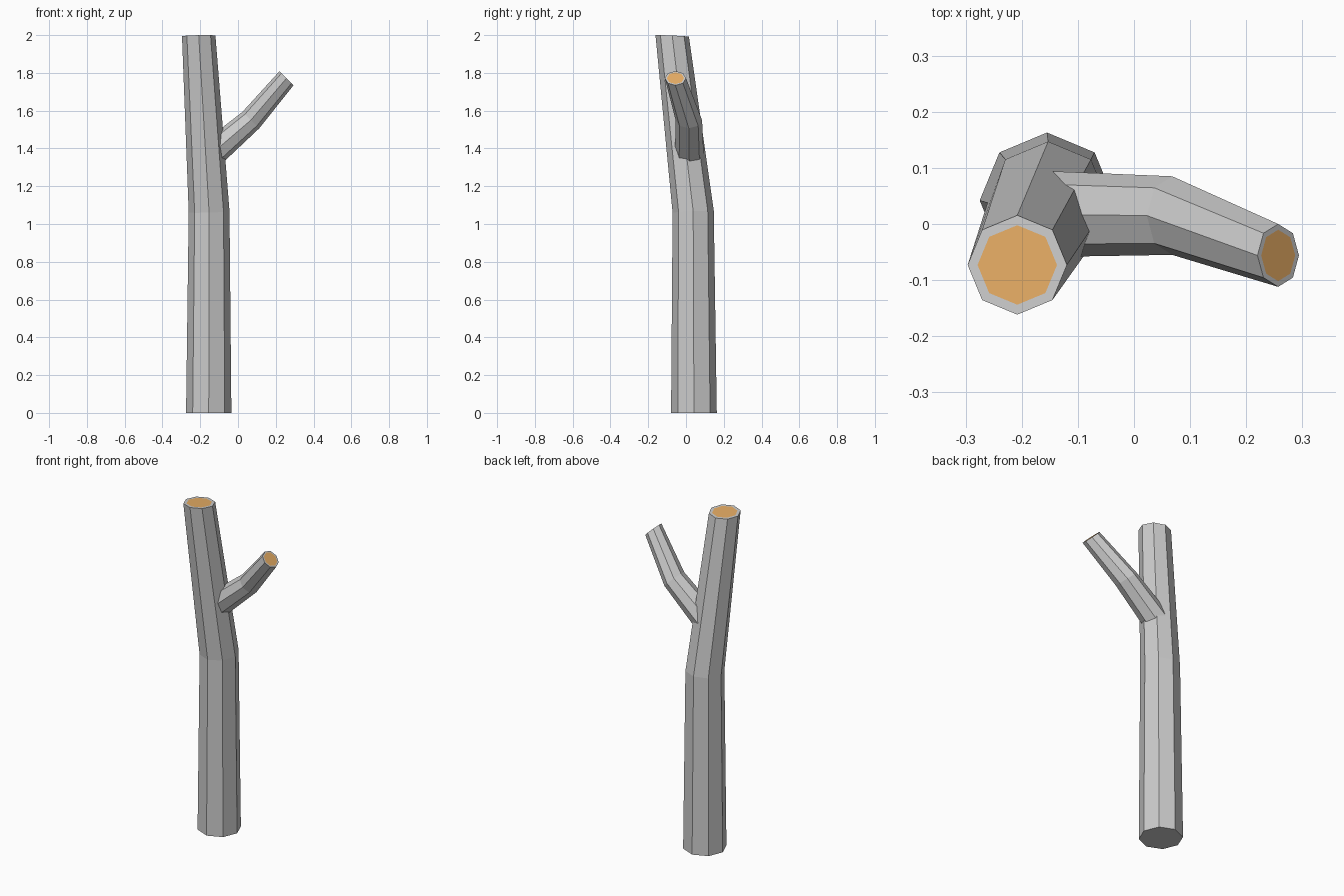
import bpy, bmesh
from math import sin, cos, pi
from mathutils import Vector

if "Cube" in bpy.data.objects:
    bpy.data.objects.remove(bpy.data.objects["Cube"])

SIDES = 8
wood = bpy.data.materials.new("cut_wood")
wood.diffuse_color = (0.80, 0.42, 0.13, 1)
wood.use_nodes = True
wood.node_tree.nodes["Principled BSDF"].inputs["Base Color"].default_value = wood.diffuse_color


def ring(bm, centre, u, v, scale=1.0):
    c, u, v = Vector(centre), Vector(u), Vector(v)
    return [bm.verts.new(c + scale * (u * cos(2 * pi * i / SIDES) + v * sin(2 * pi * i / SIDES)))
            for i in range(SIDES)]


def finish(bm, name, material=None):
    mesh = bpy.data.meshes.new(name)
    bm.to_mesh(mesh)
    bm.free()
    obj = bpy.data.objects.new(name, mesh)
    bpy.context.collection.objects.link(obj)
    if material:
        mesh.materials.append(material)


def limb(name, sections, inset):
    # Bark: octagonal sections bridged together, ending in a flat rim
    bm = bmesh.new()
    rings = [ring(bm, *s) for s in sections]
    rings.append(ring(bm, *sections[-1], inset))
    for a, b in zip(rings, rings[1:]):
        for i in range(SIDES):
            j = (i + 1) % SIDES
            bm.faces.new((a[i], a[j], b[j], b[i]))
    bm.faces.new(rings[0][::-1])
    finish(bm, name)
    # Exposed wood inside the rim
    bm = bmesh.new()
    bm.faces.new(ring(bm, *sections[-1], inset))
    finish(bm, name + "_cut_end", wood)


# Each section: centre, then the two half-axes of the octagon
limb("trunk", [
    ((-0.155, 0.042, 0), (0.12, 0, 0), (0, 0.121, 0)),
    ((-0.153, 0.038, 1.065), (0.108, 0, 0.003), (0, 0.109, 0.005)),
    ((-0.208, -0.073, 1.996), (0.0885, 0, 0.002), (0, 0.0885, -0.004)),
], 0.80)

# Side branch, its root buried in the trunk
limb("branch", [
    ((-0.17, 0.018, 1.346), (0, 0.077, 0), (-0.05, 0, 0.059)),
    ((0.068, 0.015, 1.55), (0, 0.070, 0), (-0.045, 0, 0.043)),
    ((0.257, -0.056, 1.772), (0, 0.056, 0), (-0.037, 0, 0.0375)),
], 0.82)
